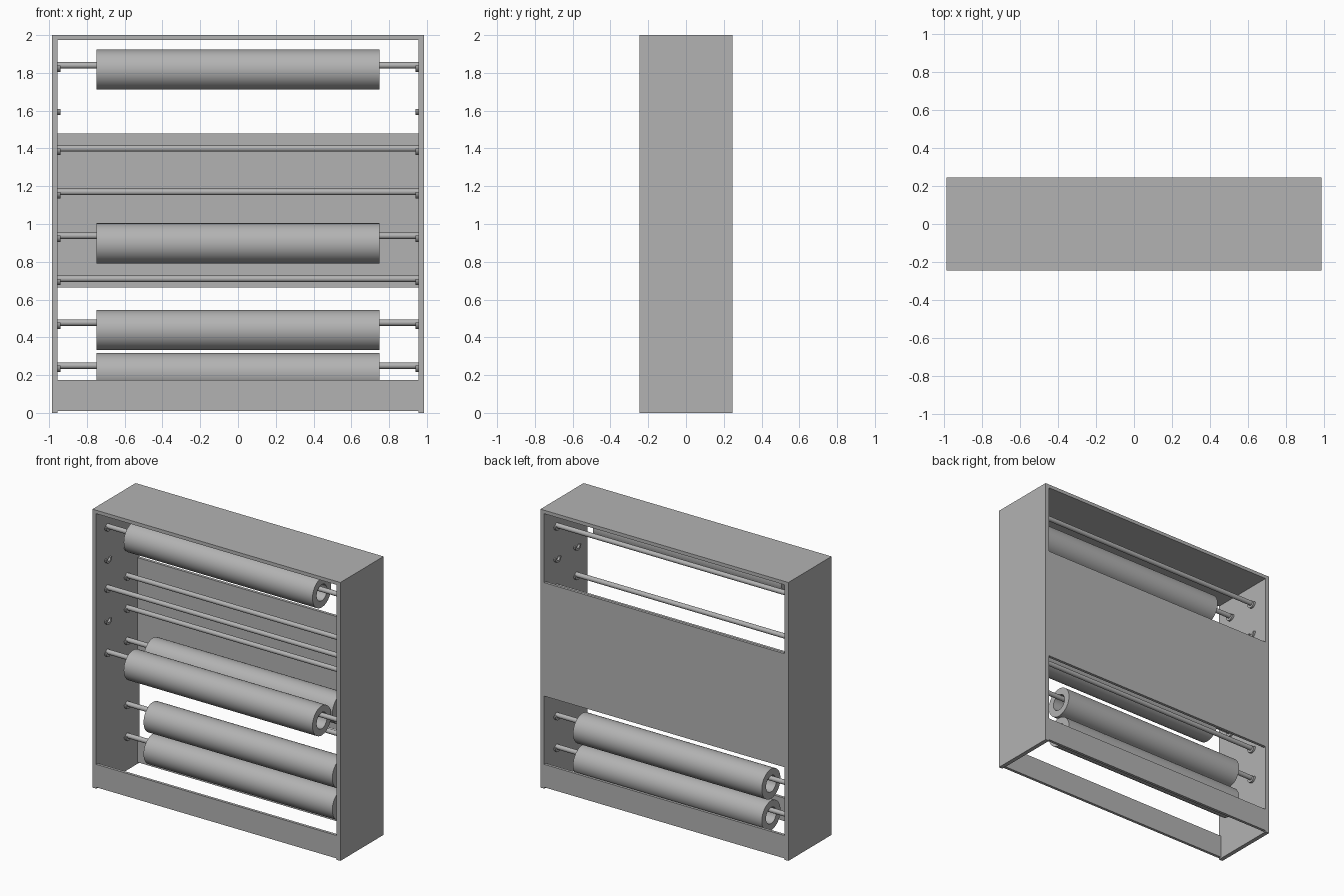
import bpy, bmesh, math

old = bpy.data.objects.get("Cube")
if old:
    bpy.data.objects.remove(old, do_unlink=True)

grey = bpy.data.materials.new("plain_grey")
grey.use_nodes = True
colour = (0.45, 0.45, 0.45, 1)
grey.diffuse_color = colour
grey.node_tree.nodes["Principled BSDF"].inputs["Base Color"].default_value = colour

HALF_W, HALF_D, WALL, BOARD = 0.985, 0.245, 0.03, 0.02
INNER = HALF_W - WALL


def finish(name, bm, smooth=False):
    bmesh.ops.recalc_face_normals(bm, faces=bm.faces)
    mesh = bpy.data.meshes.new(name)
    bm.to_mesh(mesh)
    bm.free()
    mesh.materials.append(grey)
    obj = bpy.data.objects.new(name, mesh)
    bpy.context.collection.objects.link(obj)
    if smooth:
        bpy.ops.object.select_all(action='DESELECT')
        obj.select_set(True)
        bpy.context.view_layer.objects.active = obj
        bpy.ops.object.shade_smooth_by_angle(angle=math.radians(35))
    return obj


def box(name, x, y, z):
    """Box between (low, high) limits on each axis."""
    bm = bmesh.new()
    bmesh.ops.create_cube(bm, size=1)
    for v in bm.verts:
        for i, (low, high) in enumerate((x, y, z)):
            v.co[i] = high if v.co[i] > 0 else low
    return finish(name, bm)


def ring_strip(name, x0, x1, y, z, outer, inner, start, sweep, steps):
    """Tube or open cup running along x, swept by angle in the yz plane."""
    bm = bmesh.new()
    closed = sweep >= 2 * math.pi - 0.001
    loops = []
    for i in range(steps if closed else steps + 1):
        a = start + sweep * i / steps
        c, s = math.cos(a), math.sin(a)
        loops.append([bm.verts.new((x, y + r * c, z + r * s))
                      for x, r in ((x0, outer), (x1, outer), (x1, inner), (x0, inner))])
    for i in range(steps):
        a, b = loops[i], loops[(i + 1) % len(loops)]
        for k in range(4):
            n = (k + 1) % 4
            bm.faces.new((a[k], a[n], b[n], b[k]))
    if not closed:
        bm.faces.new(loops[0])
        bm.faces.new(loops[-1])
    return finish(name, bm, smooth=True)


def rod(name, y, z):
    bm = bmesh.new()
    bmesh.ops.create_cone(bm, cap_ends=True, segments=24, radius1=0.017,
                          radius2=0.017, depth=2 * INNER)
    for v in bm.verts:
        v.co = (v.co.z, v.co.x + y, v.co.y + z)
    return finish(name, bm, smooth=True)


# Cabinet frame, open at the bottom
for side, s in (("left", 1), ("right", -1)):
    box(side + "_side", sorted((s * INNER, s * HALF_W)), (-HALF_D, HALF_D), (0, 2))
box("top_board", (-INNER, INNER), (-HALF_D, HALF_D), (1.975, 2))
box("back_panel", (-INNER, INNER), (HALF_D - BOARD, HALF_D), (0.665, 1.48))
box("front_kickboard", (-INNER, INNER), (-HALF_D, BOARD - HALF_D), (0.01, 0.175))
box("back_kickboard", (-INNER, INNER), (HALF_D - BOARD, HALF_D), (0.01, 0.175))

# Rod positions by row: what hangs there, top to bottom
heights = [1.84, 1.61, 1.4, 1.17, 0.938, 0.71, 0.478, 0.25]
columns = {
    "front": (-0.12, ["roll", "empty", "rod", "empty", "roll"]),
    "back": (0.105, ["rod", "empty", "rod", "rod", "roll", "rod", "roll", "roll"]),
}
for column, (y, contents) in columns.items():
    for row, (z, content) in enumerate(zip(heights, contents), 1):
        label = f"{column}_{row}"
        # Half-round cups on both walls
        for side, s in (("left", 1), ("right", -1)):
            ring_strip(f"{side}_cup_{label}", s * INNER, s * (INNER - 0.015), y, z,
                       0.034, 0.018, math.pi, math.pi, 12)
        if content != "empty":
            rod("rod_" + label, y, z)
        if content == "roll":
            drop = 0.023 if row == 1 else 0.04
            ring_strip("roll_" + label, -0.75, 0.75, y, z - drop,
                       0.106, 0.058, 0, 2 * math.pi, 48)
